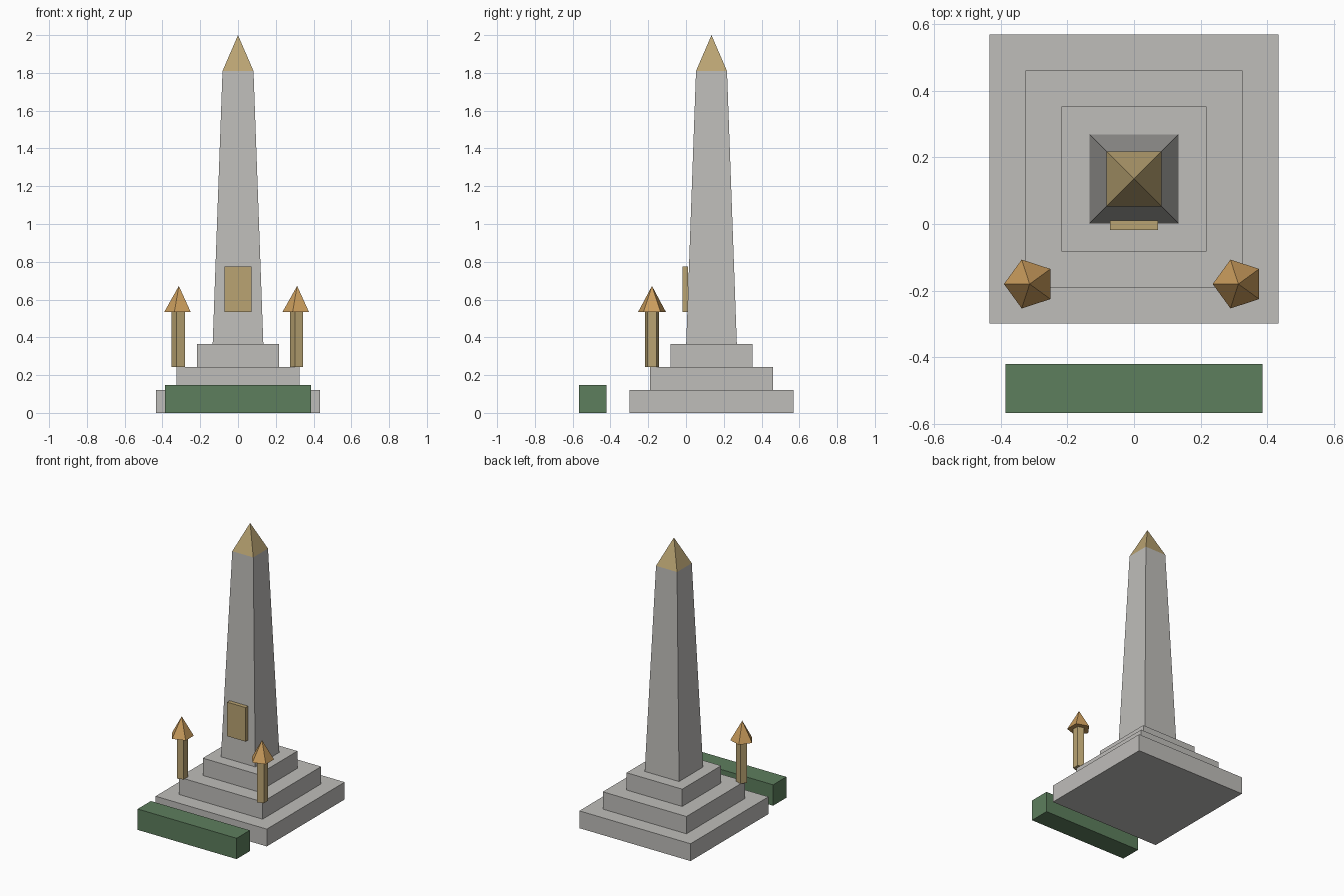
import bpy
import math

if "Cube" in bpy.data.objects:
    bpy.data.objects.remove(bpy.data.objects["Cube"])


def material(name, rgb):
    m = bpy.data.materials.new(name)
    m.diffuse_color = (*rgb, 1.0)
    m.use_nodes = True
    m.node_tree.nodes["Principled BSDF"].inputs["Base Color"].default_value = m.diffuse_color
    return m


STONE = material("grey stone", (0.52, 0.51, 0.49))
GOLD = material("dull gold", (0.49, 0.37, 0.17))
AMBER = material("amber", (0.60, 0.34, 0.11))
GREEN = material("hedge green", (0.11, 0.21, 0.11))


def finish(name, mat):
    ob = bpy.context.object
    ob.name = name
    ob.data.materials.append(mat)
    return ob


def box(name, mat, x, y, z):
    """Box between the given (min, max) pairs."""
    spans = (x, y, z)
    bpy.ops.mesh.primitive_cube_add(size=1, location=[(a + b) / 2 for a, b in spans])
    ob = finish(name, mat)
    for v in ob.data.vertices:
        v.co = [c * (b - a) for c, (a, b) in zip(v.co, spans)]


def taper(name, mat, sides, r1, r2, x, y, z0, z1, first_angle):
    """Flat-sided column or cone whose first corner lies at first_angle."""
    bpy.ops.mesh.primitive_cone_add(vertices=sides, radius1=r1, radius2=r2,
                                    depth=z1 - z0, location=(x, y, (z0 + z1) / 2))
    ob = finish(name, mat)
    # the primitive's first corner points along +y
    ob.rotation_euler.z = first_angle - math.pi / 2


CY = 0.135          # centre of the monument
DIAG = math.sqrt(2)

# Stepped plinth
for i, half in enumerate((0.434, 0.326, 0.217)):
    box(f"plinth_step_{i + 1}", STONE, (-half, half), (CY - half, CY + half),
        (i * 0.122, (i + 1) * 0.122))

# Tapered shaft and gilded cap
taper("shaft", STONE, 4, 0.134 * DIAG, 0.082 * DIAG, 0, CY, 0.366, 1.81, math.pi / 4)
taper("cap", GOLD, 4, 0.082 * DIAG, 0, 0, CY, 1.81, 2.0, math.pi / 4)

# Plaque on the front of the shaft
box("plaque", GOLD, (-0.072, 0.072), (-0.018, 0.010), (0.535, 0.775))

# Pair of five-sided lamps
for side, x in (("left", -0.313), ("right", 0.313)):
    taper(f"{side}_lamp_post", GOLD, 5, 0.0385, 0.0385, x, -0.18, 0.244, 0.535, math.pi)
    taper(f"{side}_lamp_top", AMBER, 5, 0.077, 0, x, -0.18, 0.535, 0.672, math.pi)

# Low hedge in front
box("hedge", GREEN, (-0.386, 0.386), (-0.567, -0.42), (0, 0.147))
